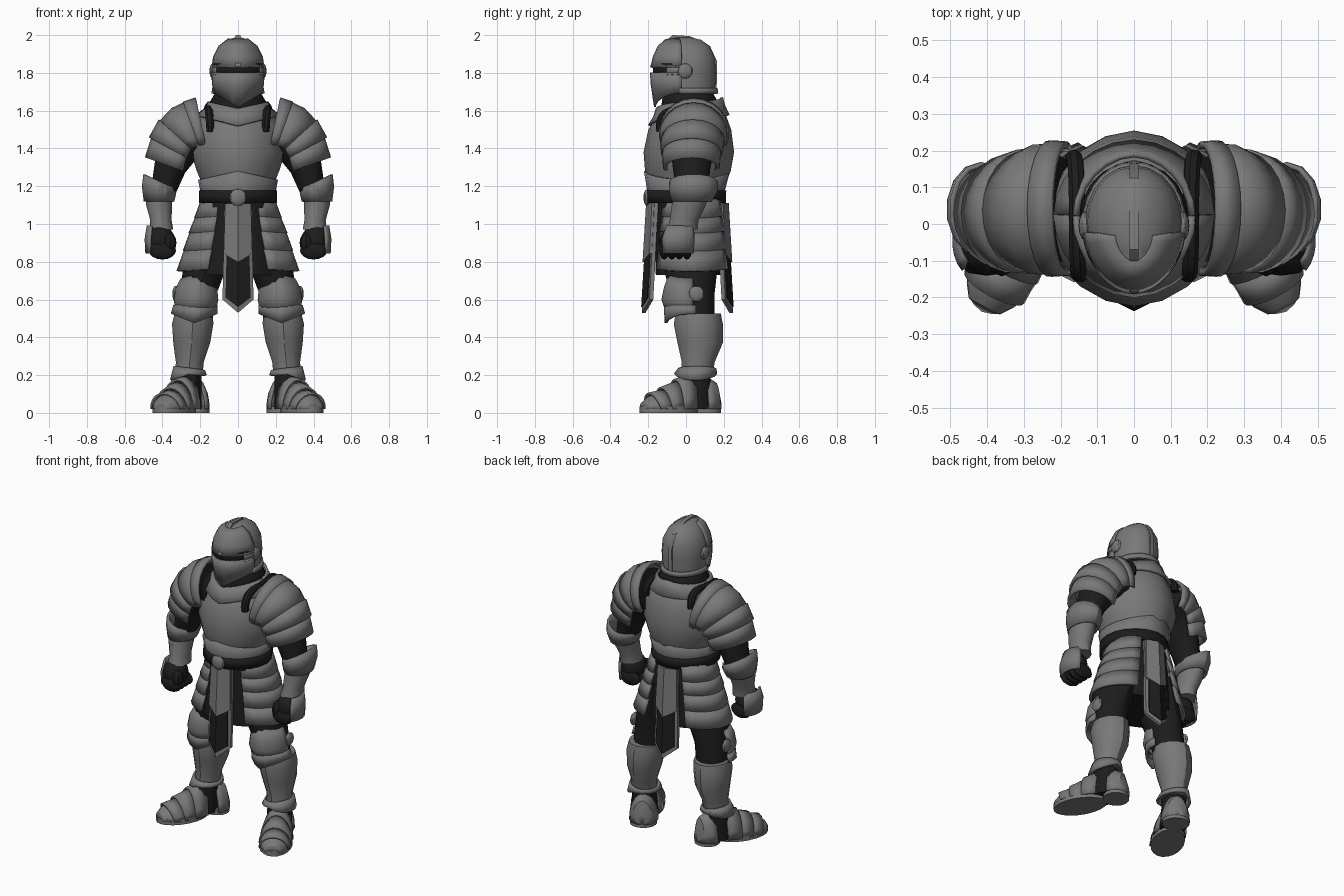
import bpy, bmesh
from math import sin, cos, radians
from mathutils import Matrix, Vector

if "Cube" in bpy.data.objects:
    bpy.data.objects.remove(bpy.data.objects["Cube"])


def material(name, value):
    m = bpy.data.materials.new(name)
    m.use_nodes = True
    colour = (value, value, value, 1)
    m.diffuse_color = colour
    m.node_tree.nodes["Principled BSDF"].inputs["Base Color"].default_value = colour
    return m


STEEL = material("steel", 0.19)
DARK = material("dark_cloth", 0.012)
parts = []


def finish(name, bm, mat, mirror=False, thick=0):
    """Turn a bmesh into an object, optionally thickened and mirrored across x."""
    bmesh.ops.recalc_face_normals(bm, faces=bm.faces)
    mesh = bpy.data.meshes.new(name)
    bm.to_mesh(mesh)
    bm.free()
    mesh.materials.append(mat)
    obj = bpy.data.objects.new(name, mesh)
    bpy.context.collection.objects.link(obj)
    if thick:
        solid = obj.modifiers.new("thickness", 'SOLIDIFY')
        solid.thickness, solid.offset = thick, 0
    if mirror:
        obj.modifiers.new("mirror", 'MIRROR')
    parts.append(obj)


def ring(row, angles, keel):
    """Ellipse (x, y, z, rx, ry, tilt about y, v-shaped dip) with a keeled front and back."""
    x, y, z, rx, ry, tilt, dip = tuple(row) + (0,) * (7 - len(row))
    t = radians(tilt)
    pts = []
    for a in angles:
        u, v = rx * cos(a), ry * sin(a) * (1 + keel * abs(sin(a)) ** 6)
        pts.append(Vector((x + u * cos(t), y + v, z - u * sin(t) - dip * (1 - abs(cos(a))))))
    return pts


def loft(name, rows, mat=STEEL, n=16, arc=None, keel=0, thick=0.0, mirror=False, frame=None):
    """Skin a stack of rings; an arc makes an open curved plate."""
    start, end = arc or (-90, 270)
    count = n + 1 if arc else n
    angles = [radians(start + (end - start) * i / n) for i in range(count)]
    bm = bmesh.new()
    rings = [[bm.verts.new(p) for p in ring(r, angles, keel)] for r in rows]
    for low, high in zip(rings, rings[1:]):
        for i in range(n):
            j = (i + 1) % count
            bm.faces.new((low[i], low[j], high[j], high[i]))
    if not arc and not thick:
        bm.faces.new(rings[0])
        bm.faces.new(rings[-1])
    if frame:
        bm.transform(frame)
    if arc and not thick:
        thick = 0.015
    finish(name, bm, mat, mirror, thick)


def ball(name, loc, radii, mat=STEEL, mirror=False, seg=12):
    bm = bmesh.new()
    place = Matrix.Translation(loc) @ Matrix.Diagonal((*radii, 1))
    bmesh.ops.create_uvsphere(bm, u_segments=seg, v_segments=8, radius=1, matrix=place)
    finish(name, bm, mat, mirror)


def prism(name, outline, to_world, depth, mat=STEEL, mirror=False):
    """Extrude a flat outline; to_world maps (u, v) to a point, depth is a vector."""
    bm = bmesh.new()
    face = bm.faces.new([bm.verts.new(to_world(u, v)) for u, v in outline])
    out = bmesh.ops.extrude_face_region(bm, geom=[face])
    moved = [g for g in out["geom"] if isinstance(g, bmesh.types.BMVert)]
    bmesh.ops.translate(bm, verts=moved, vec=depth)
    finish(name, bm, mat, mirror)


def tube(name, points, radius, mat, mirror=False):
    curve = bpy.data.curves.new(name, 'CURVE')
    curve.dimensions = '3D'
    curve.bevel_depth, curve.bevel_resolution = radius, 2
    curve.resolution_u, curve.use_fill_caps = 6, True
    spline = curve.splines.new('NURBS')
    spline.points.add(len(points) - 1)
    for p, co in zip(spline.points, points):
        p.co = (*co, 1)
    spline.use_endpoint_u, spline.order_u = True, 3
    temp = bpy.data.objects.new(name, curve)
    bm = bmesh.new()
    bpy.context.collection.objects.link(temp)
    bm.from_mesh(temp.evaluated_get(bpy.context.evaluated_depsgraph_get()).to_mesh())
    bpy.data.objects.remove(temp)
    finish(name, bm, mat, mirror)


# Helmet: skull, crest, visor halves around a narrow eye slot, hinges, ear discs
loft("helmet_skull", [(0, .005, 1.69, .127, .15), (0, .005, 1.80, .134, .155),
                      (0, .005, 1.88, .127, .15), (0, 0, 1.94, .098, .128),
                      (0, -.01, 1.975, .055, .09), (0, -.015, 1.988, .015, .04)], n=20)
prism("helmet_crest", [(-.19, 1.835), (-.145, 1.94), (-.07, 2), (.02, 1.995), (.125, 1.945),
                       (.165, 1.86), (.162, 1.7), (0, 1.75), (-.1, 1.83)],
      lambda u, v: Vector((-.012, u, v)), (.024, 0, 0))
front = (-172, -8)
loft("eye_slot", [(0, 0, 1.785, .134, .168), (0, 0, 1.85, .134, .168)], DARK, 16, (-155, -25))
loft("visor_brow", [(0, 0, 1.828, .137, .177), (0, 0, 1.885, .128, .164),
                    (0, -.005, 1.94, .1, .135), (0, -.02, 1.977, .052, .08)],
     STEEL, 16, front, .04, .01)
loft("visor_lower", [(0, 0, 1.802, .138, .179), (0, 0, 1.74, .134, .175),
                     (0, 0, 1.695, .125, .158, 0, .075)], STEEL, 16, front, .04, .01)
loft("visor_hinge", [(0, 0, 1.79, .137, .178), (0, 0, 1.84, .136, .176)],
     STEEL, 5, (-35, -8), 0, .01, True)
loft("helmet_rim", [(0, .005, 1.72, .131, .156), (0, .005, 1.69, .135, .16)],
     STEEL, 16, (-15, 195), 0, .012)
ball("ear_disc", (.133, -.005, 1.81), (.018, .04, .04), STEEL, True)

# Neck and collar, higher at the back
loft("mail_coif", [(0, .01, 1.76, .08, .09), (0, .015, 1.68, .13, .135),
                   (0, .02, 1.65, .146, .148), (0, .02, 1.6, .146, .15)], DARK, 20)
loft("collar_front", [(0, .022, 1.645, .155, .165, 0, .035), (0, .024, 1.61, .17, .18, 0, .045),
                      (0, .026, 1.575, .215, .208, 0, .055)], STEEL, 12, (-180, 0), .06)
loft("collar_back", [(0, .022, 1.645, .155, .16, 0, -.025), (0, .024, 1.61, .17, .168, 0, -.02),
                     (0, .026, 1.575, .215, .19)], STEEL, 12, (0, 180), .04)

# Torso, waist plate and belt
loft("breastplate", [(0, .035, 1.62, .12, .13), (0, .03, 1.58, .195, .168),
                     (0, .02, 1.5, .235, .205), (0, .015, 1.38, .25, .224),
                     (0, .01, 1.28, .218, .212), (0, .005, 1.2, .185, .185)], n=20, keel=.07)
loft("waist_plate", [(0, .005, 1.235, .206, .211, 0, -.045), (0, 0, 1.175, .194, .19),
                     (0, 0, 1.12, .19, .18)], STEEL, 20, None, .05, .012)
loft("belt", [(0, 0, 1.178, .198, .196), (0, 0, 1.11, .2, .194)], DARK, 20, None, .05, .015)
ball("buckle", (0, -.205, 1.14), (.045, .02, .045))

# Skirt: dark cloth under overlapping hip plates
loft("underskirt", [(0, .01, 1.13, .18, .17), (0, .015, .9, .22, .18),
                    (0, .015, .73, .245, .175)], DARK)
radii = (.195, .225, .255, .285, .318)
heights = (1.12, 1.03, .95, .855, .75)
for i in range(4):
    r, s = radii[i], radii[i + 1]
    loft(f"hip_plate_{i + 1}", [(0, .03, heights[i] + .01, r - .008, .165 + .01 * i),
                                (0, .03, heights[i + 1], s, .18 + .01 * i, 0, -.02)],
         STEEL, 10, (-60, 62), 0, .016, True)

# Tabards, front and back: ridged steel border, dark cloth, steel upper panel
for side, label, y_top in ((-1, "front", .2), (1, "back", .215)):
    def hang(lift):
        return lambda u, v: Vector((u, side * (y_top + lift + (1.1 - v) * .06 - u * .45), v))

    def half_shield(w_top, top, w_low, low, tip):
        return [(0, top), (w_top, top), (w_low, low), (0, tip)]
    inward = (0, -side * .02, 0)
    prism(f"{label}_tabard", half_shield(.072, 1.11, .082, .6, .53), hang(0), inward,
          STEEL, True)
    prism(f"{label}_tabard_cloth", half_shield(.06, .87, .066, .61, .56), hang(.005), inward,
          DARK, True)
    prism(f"{label}_tabard_panel", half_shield(.068, 1.11, .076, .845, .8), hang(.012), inward,
          STEEL, True)

# Shoulder strap of mail and layered shoulder plates
tube("shoulder_strap", [(.145, -.135, 1.49), (.15, -.145, 1.565), (.155, -.06, 1.61),
                        (.155, .1, 1.625), (.16, .185, 1.59), (.165, .18, 1.53)],
     .023, DARK, True)
over = (-112, 112)
loft("shoulder_rim", [(.185, .042, 1.488, .178, .175, -78), (.23, .042, 1.478, .172, .178, -70)],
     STEEL, 14, over, 0, .018, True)
loft("shoulder_cap", [(.22, .04, 1.485, .167, .172, -74), (.26, .04, 1.465, .166, .17, -58),
                      (.295, .035, 1.44, .152, .155, -41)], STEEL, 14, over, 0, .018, True)
loft("shoulder_band_upper", [(.295, .035, 1.44, .16, .162, -43), (.325, .03, 1.38, .158, .155, -28)],
     STEEL, 14, over, 0, .018, True)
loft("shoulder_band_lower", [(.32, .03, 1.39, .148, .148, -30), (.345, .028, 1.3, .148, .142, -20)],
     STEEL, 14, over, 0, .018, True)

# Arms: dark sleeve, elbow guard, forearm plate
loft("sleeve", [(.2, .04, 1.49, .14, .145, -70), (.3, .035, 1.42, .11, .12, -35),
                (.36, .03, 1.3, .085, .1, -20), (.4, .03, 1.15, .065, .08)], DARK, mirror=True)
loft("elbow_guard", [(.415, .04, 1.225, .09, .122, -25), (.418, .04, 1.18, .088, .122, -12),
                     (.418, .03, 1.12, .076, .1)], STEEL, 14, None, 0, .014, True)
loft("forearm_plate", [(.418, .03, 1.16, .07, .092), (.418, .015, 1.1, .07, .09),
                       (.408, -.01, 1.02, .058, .076), (.405, -.02, .97, .064, .082)],
     n=14, mirror=True)

# Fists with fingers and a plate over the back of the hand
ball("palm", (.41, -.055, .91), (.076, .082, .085), DARK, True)
for i in range(4):
    ball(f"finger_{i + 1}", (.4, -.115 + .04 * i, .86), (.072, .026, .048), DARK, True, 8)
ball("thumb", (.36, -.105, .9), (.034, .038, .052), DARK, True, 8)
loft("hand_plate", [(.412, -.04, .99, .066, .084), (.413, -.05, .92, .076, .1),
                    (.413, -.05, .845, .072, .094)], STEEL, 8, (-48, 66), 0, .012, True)

# Legs: dark thigh, knee guard, greave
loft("thigh", [(.13, .02, .95, .11, .14), (.18, .025, .75, .115, .14),
               (.215, .035, .62, .1, .115), (.23, .06, .45, .09, .09)], DARK, 14, mirror=True)
knee = (-190, 10)
loft("knee_guard", [(.215, .02, .71, .082, .1, 0, -.02), (.22, .015, .66, .104, .118),
                    (.222, .015, .6, .112, .13), (.225, .02, .53, .1, .112)],
     STEEL, 10, knee, .06, .015, True)
loft("knee_lower_plate", [(.225, .03, .57, .112, .132), (.232, .03, .525, .118, .128, 0, .05)],
     STEEL, 10, knee, .06, .015, True)
ball("knee_disc", (.33, .055, .63), (.018, .042, .042), STEEL, True)
loft("greave", [(.234, .065, .525, .105, .115), (.24, .065, .47, .112, .125),
                (.245, .075, .37, .1, .115), (.255, .065, .27, .076, .084),
                (.26, .058, .2, .074, .08)], n=14, keel=.04, mirror=True)
loft("ankle_cuff", [(.258, .06, .235, .08, .09, -8), (.262, .05, .185, .094, .104, 8, -.02)],
     STEEL, 14, None, .04, .014, True)
loft("ankle", [(.262, .055, .22, .068, .075), (.268, .04, .02, .075, .09)], DARK, 12, mirror=True)

# Boots: split sole, overlapping foot plates and heel, in a frame pointing along the foot
foot = Matrix.Translation((.27, .035, 0)) @ Matrix.Rotation(radians(-62), 4, 'Z')
for label, x, length, width in (("front", .145, .165, .098), ("heel", -.085, .076, .08)):
    loft(f"{label}_sole", [(x, 0, 0, length, width), (x, 0, .035, length, width)],
         n=20, mirror=True, frame=foot)
stations = [(.015, .185, .085), (.085, .15, .09), (.155, .108, .091), (.22, .08, .084)]
for i in range(3):
    (xa, ua, wa), (xb, ub, wb) = stations[i], stations[i + 1]
    tilt = -92 + 8 * i
    loft(f"foot_plate_{i + 1}", [(xa, 0, .02, ua - .006, wa - .004, tilt),
                                 (xb + .015, 0, .02, ub + .006, wb + .003, tilt + 4)],
         STEEL, 10, (-90, 90), 0, .012, True, foot)
loft("toe_cap", [(.2, 0, .02, .08, .085, -78), (.255, 0, .02, .062, .068, -88),
                 (.288, 0, .02, .038, .045, -90), (.3, 0, .02, .008, .014, -90)],
     STEEL, 10, (-90, 90), 0, .012, True, foot)
loft("heel_guard", [(-.055, 0, .02, .16, .082, -90), (-.09, 0, .02, .165, .078, -90),
                    (-.13, 0, .02, .14, .06, -90), (-.152, 0, .02, .06, .03, -90),
                    (-.155, 0, .02, .006, .006, -90)], STEEL, 10, (-90, 90), 0, .012, True, foot)

# Smooth shading with crisp plate edges
bpy.ops.object.select_all(action='DESELECT')
for obj in parts:
    obj.select_set(True)
bpy.context.view_layer.objects.active = parts[0]
bpy.ops.object.shade_smooth_by_angle(angle=radians(30))
